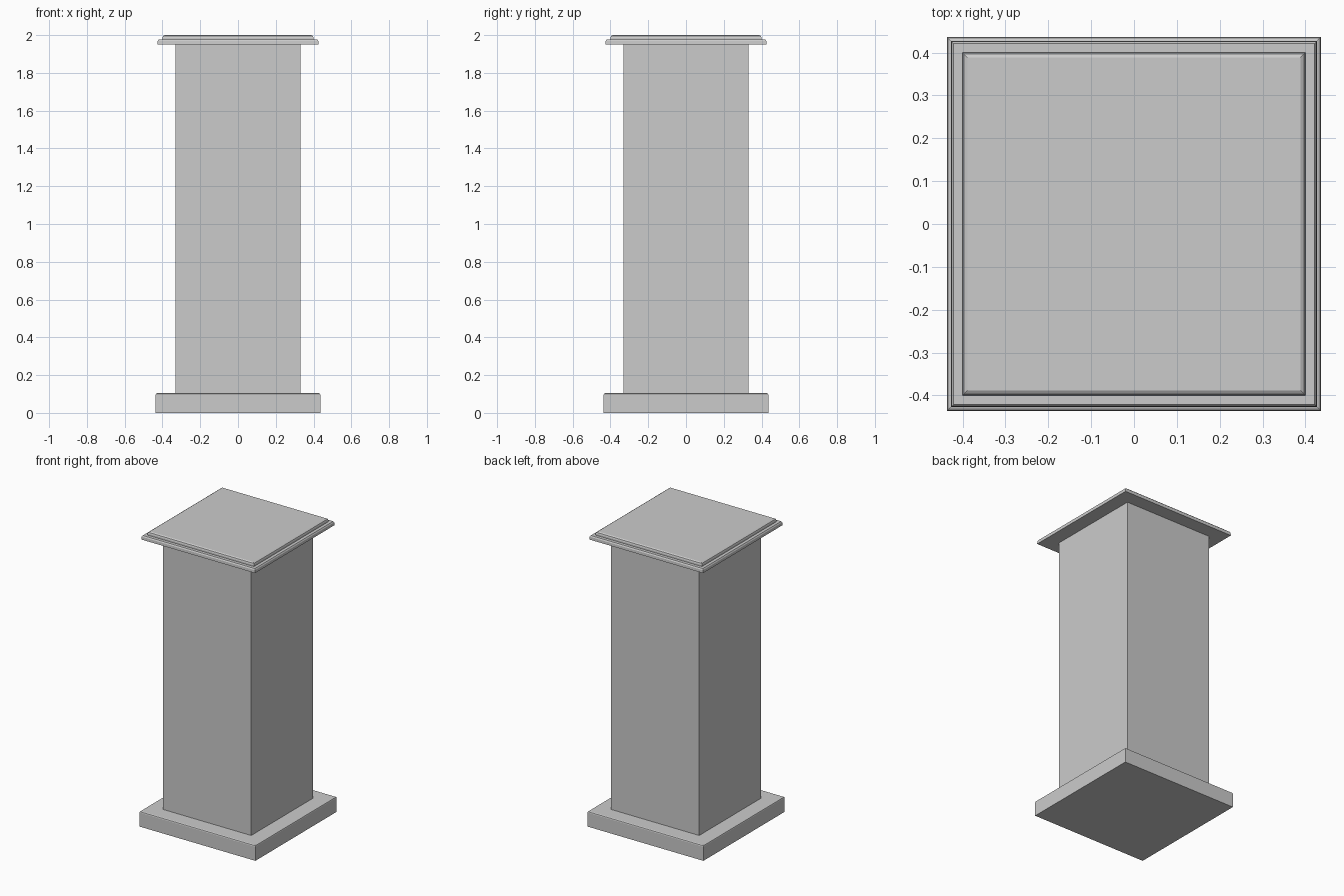
import bpy, bmesh

if "Cube" in bpy.data.objects:
    bpy.data.objects.remove(bpy.data.objects["Cube"])


def square_loft(name, profile):
    """Stack square rings given as (half_width, z) and close both ends."""
    bm = bmesh.new()
    rings = [[bm.verts.new((sx * w, sy * w, z))
              for sx, sy in ((-1, -1), (1, -1), (1, 1), (-1, 1))]
             for w, z in profile]
    for low, high in zip(rings, rings[1:]):
        for i in range(4):
            j = (i + 1) % 4
            bm.faces.new((low[i], low[j], high[j], high[i]))
    bm.faces.new(rings[0][::-1])
    bm.faces.new(rings[-1])
    mesh = bpy.data.meshes.new(name)
    bm.to_mesh(mesh)
    bm.free()
    obj = bpy.data.objects.new(name, mesh)
    bpy.context.collection.objects.link(obj)
    return obj


# Plinth with a small chamfer around the top edge
square_loft("plinth", [(0.436, 0), (0.436, 0.095), (0.434, 0.101), (0.428, 0.104)])

# Plain square shaft
square_loft("shaft", [(0.331, 0.10), (0.331, 1.95)])

# Lower cap slab, tapering slightly upwards
square_loft("cap_lower_slab", [(0.427, 1.949), (0.426, 1.968), (0.421, 1.976)])

# Upper cap slab with an eased top edge
square_loft("cap_upper_slab", [(0.400, 1.974), (0.400, 1.986), (0.397, 1.995), (0.389, 2.0)])
